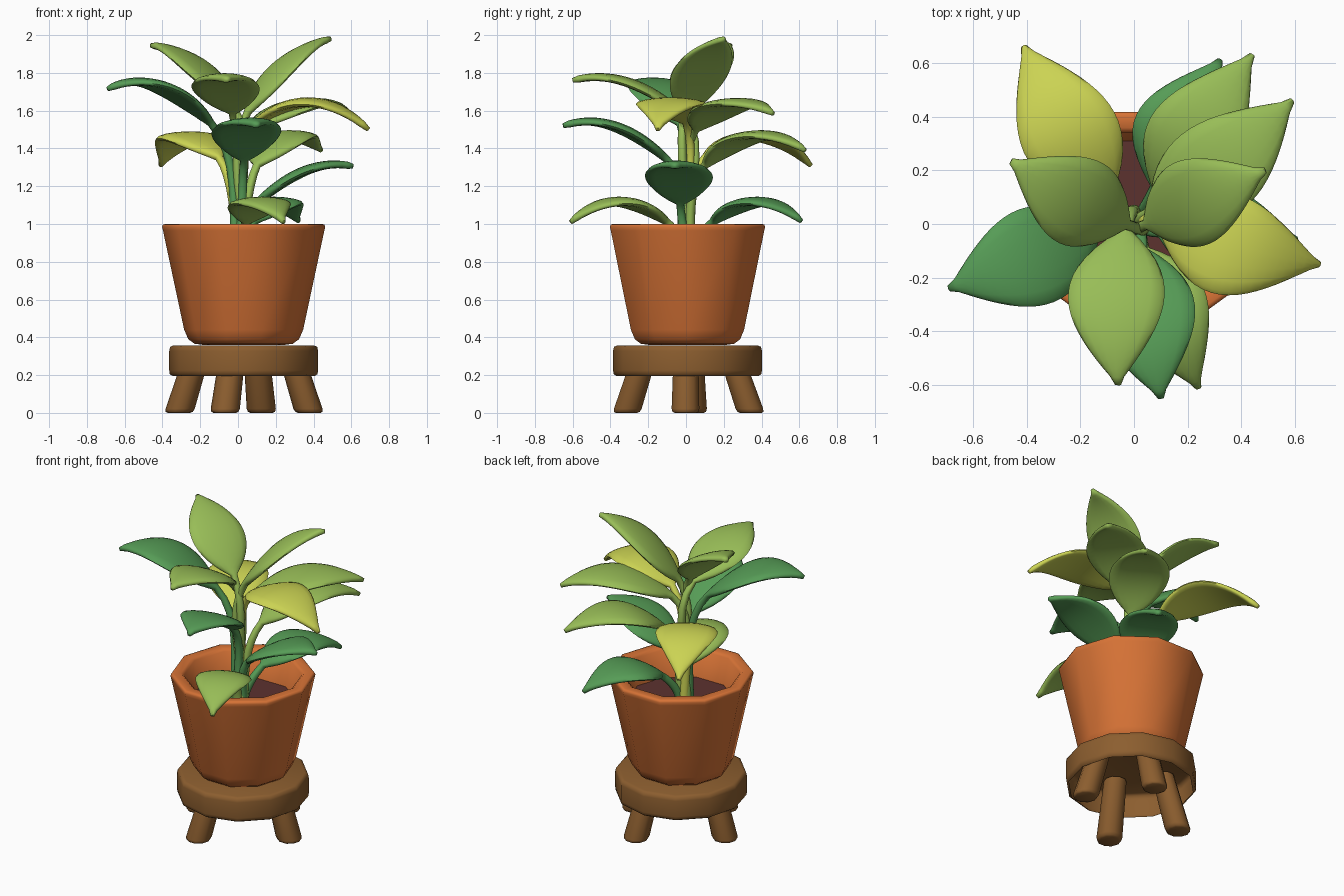
import bpy, bmesh, math
from mathutils import Vector

if "Cube" in bpy.data.objects:
    bpy.data.objects.remove(bpy.data.objects["Cube"])


def material(name, r, g, b):
    m = bpy.data.materials.new(name)
    lin = [((c / 255 + 0.055) / 1.055) ** 2.4 for c in (r, g, b)]
    m.diffuse_color = (*lin, 1)
    m.use_nodes = True
    m.node_tree.nodes["Principled BSDF"].inputs["Base Color"].default_value = m.diffuse_color
    return m


LIGHT = material("light_green", 152, 189, 87)
DARK = material("dark_green", 86, 156, 86)
YELLOW = material("yellow_green", 203, 211, 83)
CLAY = material("terracotta", 215, 115, 54)
WOOD = material("brown_wood", 140, 94, 47)
SOIL = material("dark_soil", 92, 50, 47)


def loft(name, rings, mat, angle, caps=(True, True)):
    """Skin a list of closed rings into one mesh."""
    bm = bmesh.new()
    rows = [[bm.verts.new(p) for p in ring] for ring in rings]
    n = len(rows[0])
    for a, b in zip(rows, rows[1:]):
        for i in range(n):
            j = (i + 1) % n
            bm.faces.new((a[i], a[j], b[j], b[i]))
    if caps[0]:
        bm.faces.new(rows[0][::-1])
    if caps[1]:
        bm.faces.new(rows[-1])
    bmesh.ops.recalc_face_normals(bm, faces=bm.faces)
    me = bpy.data.meshes.new(name)
    bm.to_mesh(me)
    bm.free()
    me.materials.append(mat)
    me.shade_smooth()
    me.set_sharp_from_angle(angle=math.radians(angle))
    ob = bpy.data.objects.new(name, me)
    bpy.context.collection.objects.link(ob)
    return ob


def circle(x, y, z, r, n):
    return [Vector((x + r * math.cos(2 * math.pi * i / n),
                    y + r * math.sin(2 * math.pi * i / n), z)) for i in range(n)]


CX, CY = 0.03, 0.008

# Ten-sided pot with a thick rounded rim, and the soil inside
pot = [(0.215, 0.36), (0.26, 0.366), (0.293, 0.39), (0.315, 0.44), (0.427, 0.965),
       (0.432, 0.985), (0.427, 0.997), (0.415, 1.0), (0.37, 1.0), (0.352, 0.985),
       (0.315, 0.81)]
loft("pot", [circle(CX, CY, z, r, 10) for r, z in pot], CLAY, 65, (True, False))
loft("soil", [circle(CX, CY, 0.81, 0.318, 10), circle(CX, CY, 0.82, 0.318, 10)], SOIL, 30)

# Stool seat with rounded edges, hollow underneath
seat = [(0.375, 0.195), (0.391, 0.205), (0.394, 0.225), (0.394, 0.328),
        (0.389, 0.35), (0.37, 0.358)]
loft("stool_seat", [circle(CX, CY, z, r, 12) for r, z in seat], WOOD, 65, (False, True))

# Four splayed legs: foot position and top position
legs = {"front": ((-0.07, -0.315), (-0.025, -0.205)),
        "back": ((0.125, 0.343), (0.095, 0.225)),
        "right": ((0.377, -0.003), (0.27, 0.0)),
        "left": ((-0.313, 0.038), (-0.205, 0.025))}
for side, (foot, top) in legs.items():
    rings = []
    for z, r in ((0.0, 0.06), (0.006, 0.072), (0.022, 0.077), (0.345, 0.068)):
        p = Vector(foot).lerp(Vector(top), z / 0.345)
        rings.append(circle(p.x, p.y, z, r, 10))
    loft(side + "_leg", rings, WOOD, 65)


def leaf(name, base, mid, tip, half_width, mat):
    """Stem rising from the soil that widens into a pointed, curved blade."""
    base, mid, tip = Vector(base), Vector(mid), Vector(tip)
    out = Vector((tip.x - base.x, tip.y - base.y, 0)).normalized()
    lateral = Vector((-out.y, out.x, 0))
    start = out * 0.03 + Vector((0.01, 0, 0.8))
    h = (base - start).length
    slope = (-3 * base + 4 * mid - tip).normalized()
    c1 = start + Vector((0, 0, 0.35 * h))
    c2 = base - slope * 0.3 * h
    path = []
    # stem samples: point, half width, half thickness, droop
    for i in range(8):
        t = i / 8
        s = 1 - t
        p = s**3 * start + 3 * s * s * t * c1 + 3 * s * t * t * c2 + t**3 * base
        r = 0.027 - 0.007 * t
        path.append((p, r, r, 0))
    # blade samples, with a rounded-off tip
    N = 18
    for i in range(N + 1):
        t = i / N
        p = base * (2*t - 1) * (t - 1) + mid * 4 * t * (1 - t) + tip * t * (2*t - 1)
        k = max(0, math.sin(math.pi * t ** 0.75)) ** 0.93
        w = max(half_width * k, 0.02 if t < 0.5 else 0.012)
        th = 0.02 + 0.006 * k if t < 0.4 else 0.026 - 0.008 * (t - 0.4) / 0.6
        path.append((p, w, th if i < N else 0.012, 0.012 * k))
    rings = []
    for i, (p, w, th, droop) in enumerate(path):
        tan = path[min(i + 1, len(path) - 1)][0] - path[max(i - 1, 0)][0]
        up = tan.cross(lateral).normalized()
        ring = []
        for j in range(16):
            a = 2 * math.pi * j / 16
            c, s = math.cos(a), math.sin(a)
            # fuller edge than a plain ellipse
            s = math.copysign(abs(s) ** 0.7, s)
            ring.append(p + lateral * w * c + up * (th * s - droop * c * c))
        rings.append(ring)
    loft(name, rings, mat, 80)


# Leaves: blade base, middle, tip, half width, colour
leaves = [
    ("top_right", (0.05, 0.0, 1.59), (0.255, 0.095, 1.855), (0.49, 0.2, 1.98), 0.165, LIGHT),
    ("top_left", (-0.03, 0.0, 1.63), (-0.24, 0.1, 1.86), (-0.46, 0.235, 1.945), 0.17, LIGHT),
    ("upper_front", (-0.03, -0.03, 1.59), (-0.07, -0.32, 1.755), (-0.06, -0.6, 1.76), 0.18, LIGHT),
    ("left", (-0.14, -0.03, 1.53), (-0.42, -0.14, 1.735), (-0.69, -0.24, 1.715), 0.185, DARK),
    ("right", (0.1, 0.0, 1.54), (0.4, -0.09, 1.645), (0.69, -0.15, 1.5), 0.19, YELLOW),
    ("back_left", (-0.1, 0.1, 1.35), (-0.27, 0.39, 1.465), (-0.41, 0.66, 1.31), 0.185, YELLOW),
    ("middle_front", (0.03, -0.1, 1.34), (0.05, -0.38, 1.52), (0.1, -0.65, 1.52), 0.185, DARK),
    ("upper_back", (0.07, 0.05, 1.5), (0.35, 0.24, 1.64), (0.59, 0.46, 1.585), 0.18, LIGHT),
    ("middle_back", (0.1, 0.1, 1.31), (0.25, 0.36, 1.47), (0.44, 0.63, 1.39), 0.18, LIGHT),
    ("lower_right", (0.1, -0.03, 1.11), (0.36, -0.04, 1.285), (0.61, -0.06, 1.305), 0.18, DARK),
    ("lower_back", (0.08, 0.14, 1.01), (0.19, 0.38, 1.12), (0.32, 0.61, 1.015), 0.175, DARK),
    ("lower_front", (0.04, -0.1, 1.01), (0.13, -0.36, 1.12), (0.24, -0.61, 1.01), 0.165, LIGHT),
]
for name, base, mid, tip, width, mat in leaves:
    leaf(name + "_leaf", base, mid, tip, width, mat)
